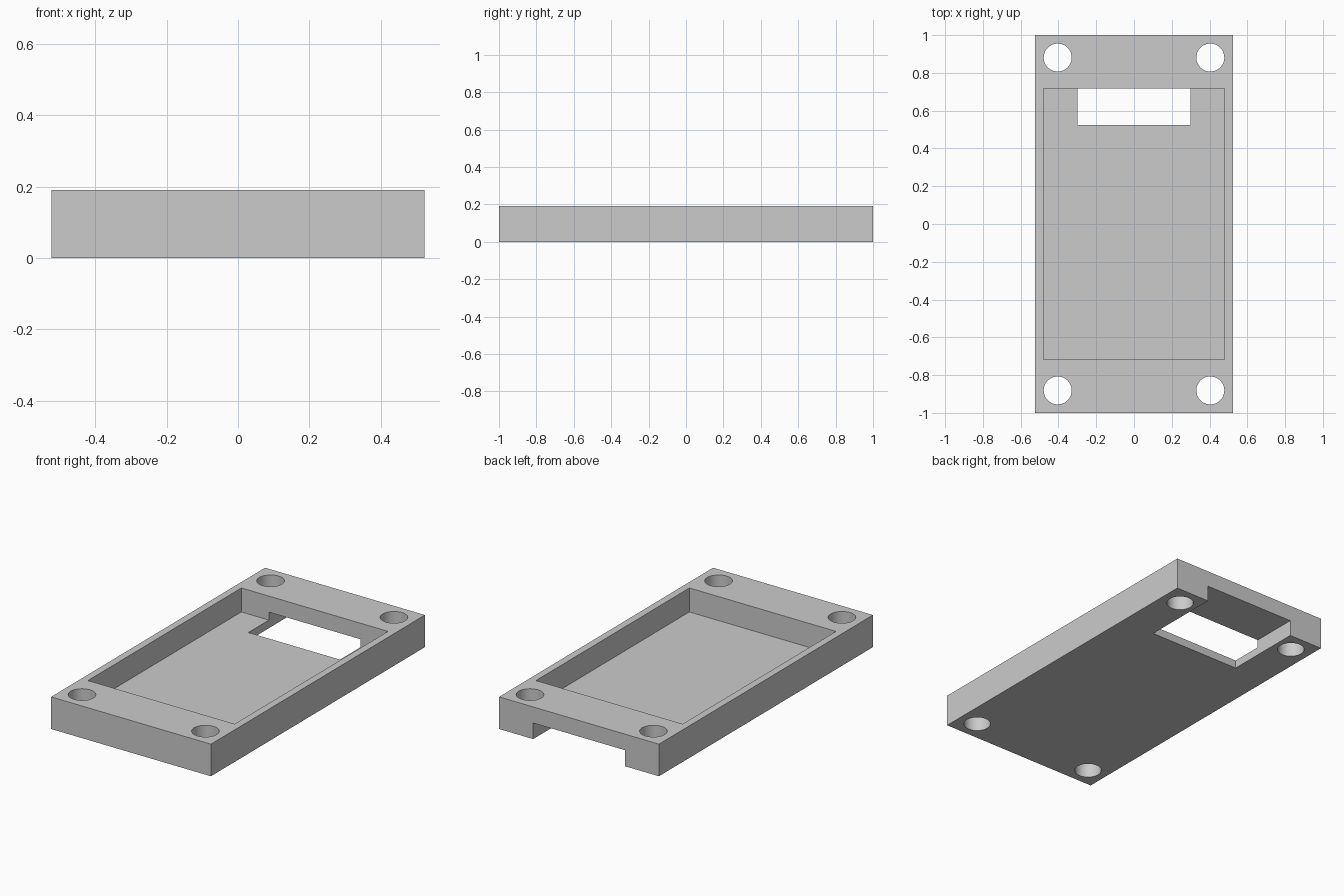
import bpy

cube = bpy.data.objects.get("Cube")
if cube:
    bpy.data.objects.remove(cube, do_unlink=True)

HALF_W, HALF_L, HEIGHT = 0.523, 1.0, 0.19
FLOOR = 0.048          # tray floor thickness
NOTCH_TOP = 0.095      # height of the cable notch
OVER = 0.1             # how far cutters reach past the surface

grey = bpy.data.materials.new("plain grey")
grey.use_nodes = True
colour = (0.6, 0.6, 0.6, 1)
grey.diffuse_color = colour
grey.node_tree.nodes["Principled BSDF"].inputs["Base Color"].default_value = colour


def box(name, low, high):
    """Axis-aligned box between two corners."""
    centre = [(a + b) / 2 for a, b in zip(low, high)]
    bpy.ops.mesh.primitive_cube_add(size=1, location=centre)
    obj = bpy.context.object
    obj.name = name
    obj.scale = [b - a for a, b in zip(low, high)]
    bpy.ops.object.transform_apply(location=True, rotation=False, scale=True)
    obj.data.materials.append(grey)
    return obj


def cut(target, cutter):
    """Subtract the cutter from the target, then discard the cutter."""
    cutter.hide_render = True
    mod = target.modifiers.new("cut", 'BOOLEAN')
    mod.operation = 'DIFFERENCE'
    mod.solver = 'EXACT'
    mod.object = cutter
    bpy.ops.object.select_all(action='DESELECT')
    target.select_set(True)
    bpy.context.view_layer.objects.active = target
    bpy.ops.object.modifier_apply(modifier=mod.name)
    bpy.data.objects.remove(cutter, do_unlink=True)


# Solid block
tray = box("mounting_tray", (-HALF_W, -HALF_L, 0), (HALF_W, HALF_L, HEIGHT))

# Open pocket in the top
cut(tray, box("pocket_cutter", (-0.48, -0.717, FLOOR), (0.48, 0.717, HEIGHT + OVER)))

# Cable notch through the floor and the lower back wall
cut(tray, box("notch_cutter", (-0.3, 0.525, -OVER), (0.3, HALF_L + OVER, NOTCH_TOP)))

# Four corner screw holes
for sx in (-1, 1):
    for sy in (-1, 1):
        bpy.ops.mesh.primitive_cylinder_add(
            vertices=64, radius=0.074, depth=HEIGHT + 2 * OVER,
            location=(sx * 0.404, sy * 0.881, HEIGHT / 2))
        hole = bpy.context.object
        hole.name = "screw_hole_cutter"
        hole.data.materials.append(grey)
        cut(tray, hole)

# Smooth hole walls, crisp edges elsewhere
bpy.ops.object.shade_smooth_by_angle()
